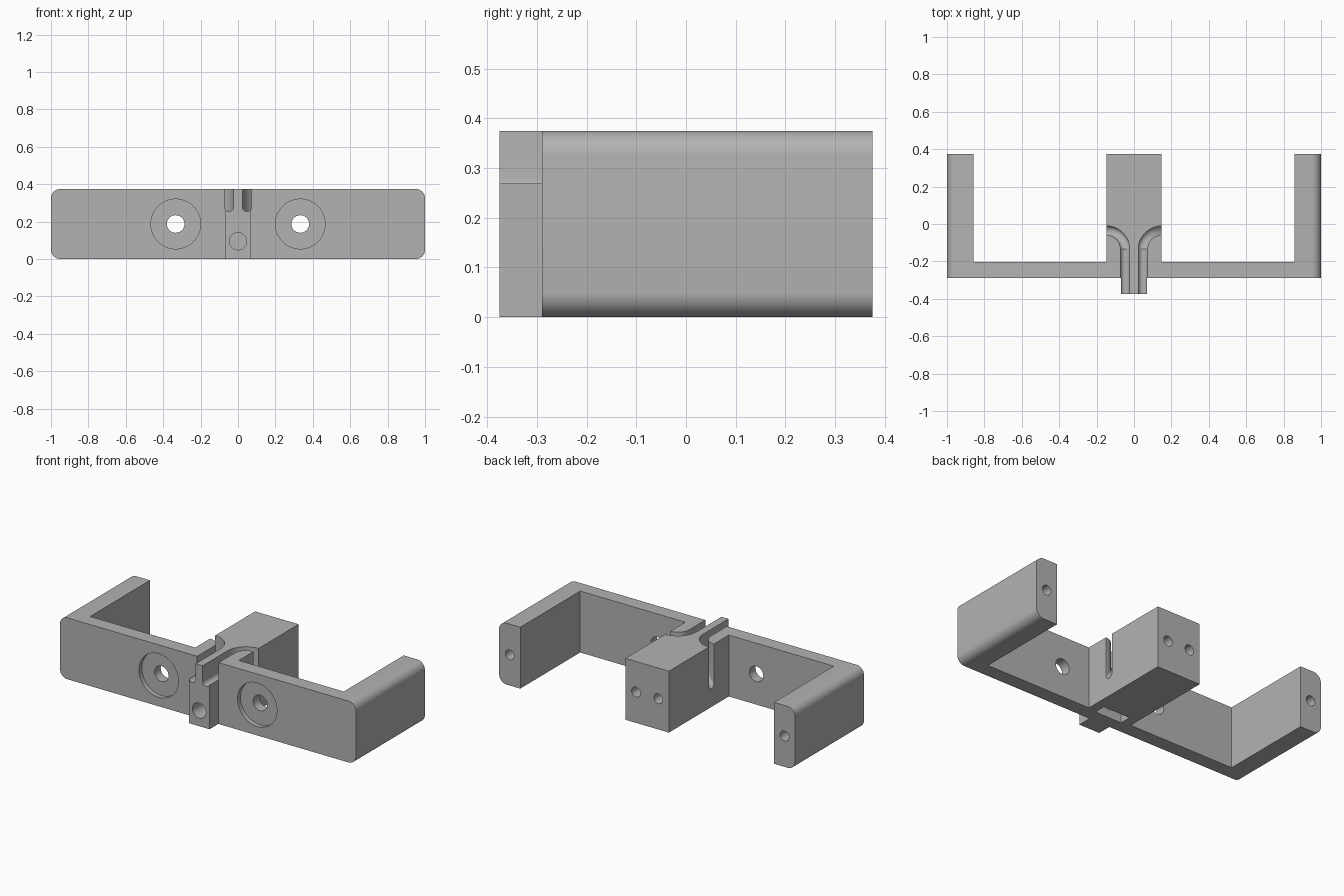
import bpy, bmesh, math
from mathutils import Vector

if "Cube" in bpy.data.objects:
    bpy.data.objects.remove(bpy.data.objects["Cube"])

H = 0.375          # height of the bracket
MID = H / 2

grey = bpy.data.materials.new("plain grey")
grey.diffuse_color = (0.45, 0.45, 0.45, 1)
grey.use_nodes = True
grey.node_tree.nodes["Principled BSDF"].inputs["Base Color"].default_value = grey.diffuse_color


def make(name, rings):
    """Closed solid lofted through a list of equal-length point rings."""
    bm = bmesh.new()
    loops = [[bm.verts.new(p) for p in r] for r in rings]
    n = len(loops[0])
    for a, b in zip(loops, loops[1:]):
        for i in range(n):
            j = (i + 1) % n
            bm.faces.new((a[i], a[j], b[j], b[i]))
    bm.faces.new(loops[0])
    bm.faces.new(loops[-1])
    bmesh.ops.recalc_face_normals(bm, faces=bm.faces)
    mesh = bpy.data.meshes.new(name)
    bm.to_mesh(mesh)
    bm.free()
    mesh.materials.append(grey)
    ob = bpy.data.objects.new(name, mesh)
    bpy.context.collection.objects.link(ob)
    return ob


def extrude_y(name, outline, y0, y1):
    return make(name, [[(x, y, z) for x, z in outline] for y in (y0, y1)])


def box(name, x0, x1, y0, y1, z0, z1):
    return extrude_y(name, [(x0, z0), (x1, z0), (x1, z1), (x0, z1)], y0, y1)


def rod(name, x, z, r, y0, y1, n=40):
    ring = [(x + r * math.cos(2 * math.pi * i / n),
             z + r * math.sin(2 * math.pi * i / n)) for i in range(n)]
    return extrude_y(name, ring, y0, y1)


def boolean(target, other, op="DIFFERENCE"):
    m = target.modifiers.new(op, "BOOLEAN")
    m.operation, m.object, m.solver = op, other, "EXACT"
    bpy.context.view_layer.objects.active = target
    bpy.ops.object.modifier_apply(modifier=m.name)
    bpy.data.objects.remove(other)


def groove(side):
    """U-shaped wire channel: straight, then curving outward and deeper."""
    r, cx, ex, ey = 0.0245, 0.048, 0.148, -0.135
    path = [(cx, -0.45, 0.255, 0), (cx, -0.2, 0.255, 0)]
    for i in range(13):
        t = i / 12
        a = t * math.pi / 2
        path.append((ex - 0.1 * math.cos(a), ey + 0.1 * math.sin(a),
                     0.255 - 0.145 * t, a))
    path.append((0.2, -0.035, 0.11, math.pi / 2))
    rings = []
    for x, y, floor, a in path:
        across = Vector((math.cos(a), -math.sin(a)))
        section = [(-r, 0.45)]
        section += [(-r * math.cos(k * math.pi / 12),
                     floor + r - r * math.sin(k * math.pi / 12)) for k in range(13)]
        section += [(r, 0.45)]
        rings.append([(side * (x + u * across.x), y + u * across.y, z)
                      for u, z in section])
    return make("groove_cutter", rings)


# Main body: rounded bar with two bays leaving front plate, arms and block
R = 0.05
outline = []
for cx, cz, start in ((1 - R, H - R, 0), (R - 1, H - R, 90),
                      (R - 1, R, 180), (1 - R, R, 270)):
    for k in range(9):
        a = math.radians(start + k * 11.25)
        outline.append((cx + R * math.cos(a), cz + R * math.sin(a)))
body = extrude_y("bracket_body", outline, -0.29, 0.375)
for s in (-1, 1):
    x0, x1 = sorted((s * 0.147, s * 0.857))
    boolean(body, box("bay_cutter", x0, x1, -0.203, 0.6, -0.2, 0.6))

# Front tongue
boolean(body, box("tongue", -0.07, 0.07, -0.375, -0.25, 0, H), "UNION")

for s in (-1, 1):
    # Counterbored mounting holes in the front plate
    boolean(body, rod("counterbore_cutter", s * 0.333, MID, 0.133, -0.4, -0.262, 64))
    boolean(body, rod("mount_hole_cutter", s * 0.333, MID, 0.047, -0.4, -0.1))
    # Blind screw holes in the block and arm ends
    boolean(body, rod("block_hole_cutter", s * 0.075, MID, 0.03, 0.13, 0.5))
    boolean(body, rod("arm_hole_cutter", s * 0.928, MID, 0.03, 0.13, 0.5))
    # Wire channels
    boolean(body, groove(s))

# Tongue screw hole and the nut slot underneath
boolean(body, rod("tongue_hole_cutter", 0, 0.095, 0.046, -0.5, -0.1))
boolean(body, box("nut_slot_cutter", -0.09, 0.09, -0.215, -0.145, -0.1, 0.18))

bpy.ops.object.select_all(action="DESELECT")
body.select_set(True)
bpy.context.view_layer.objects.active = body
bpy.ops.object.shade_smooth_by_angle(angle=math.radians(30))
